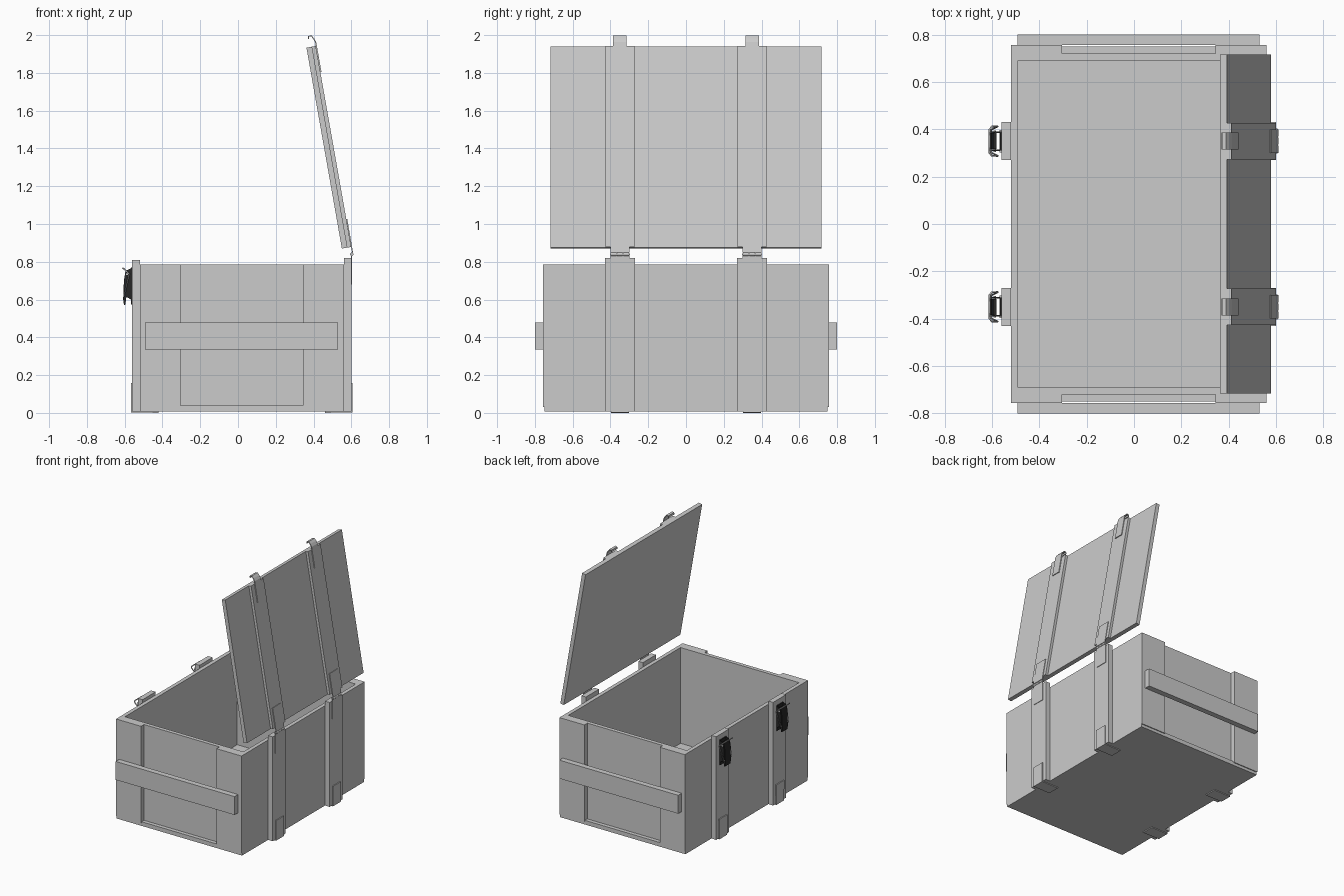
import bpy, bmesh, math
from mathutils import Matrix

if "Cube" in bpy.data.objects:
    bpy.data.objects.remove(bpy.data.objects["Cube"])

LID = Matrix.Translation((0.55, 0, 0.87)) @ Matrix.Rotation(math.radians(-10), 4, 'Y')
dark = bpy.data.materials.new("dark_metal")
dark.diffuse_color = (0.02, 0.02, 0.02, 1)
dark.use_nodes = True
dark.node_tree.nodes["Principled BSDF"].inputs["Base Color"].default_value = dark.diffuse_color


def finish(bm, name, matrix=None, mat=None):
    bmesh.ops.recalc_face_normals(bm, faces=bm.faces)
    me = bpy.data.meshes.new(name)
    bm.to_mesh(me)
    bm.free()
    ob = bpy.data.objects.new(name, me)
    bpy.context.collection.objects.link(ob)
    if matrix:
        ob.matrix_world = matrix
    if mat:
        me.materials.append(mat)
    return ob


def box(name, x0, x1, y0, y1, z0, z1, matrix=None, mat=None):
    bm = bmesh.new()
    bmesh.ops.create_cube(bm, size=1)
    for v in bm.verts:
        v.co = ((x0 + x1) / 2 + v.co.x * (x1 - x0),
                (y0 + y1) / 2 + v.co.y * (y1 - y0),
                (z0 + z1) / 2 + v.co.z * (z1 - z0))
    return finish(bm, name, matrix, mat)


def prism(name, profile, y, half, matrix=None, mat=None):
    """Closed x-z profile extruded along y."""
    bm = bmesh.new()
    f = bm.faces.new([bm.verts.new((x, y - half, z)) for x, z in profile])
    r = bmesh.ops.extrude_face_region(bm, geom=[f])
    vs = [g for g in r['geom'] if isinstance(g, bmesh.types.BMVert)]
    bmesh.ops.translate(bm, verts=vs, vec=(0, 2 * half, 0))
    return finish(bm, name, matrix, mat)


def strip(name, path, t, y, half, matrix=None):
    """Bent sheet-metal strip following an open x-z path."""
    bm = bmesh.new()
    rows = [[bm.verts.new((x, y + s * half, z)) for s in (-1, 1)] for x, z in path]
    for a, b in zip(rows, rows[1:]):
        bm.faces.new((a[0], a[1], b[1], b[0]))
    ob = finish(bm, name, matrix)
    m = ob.modifiers.new("thickness", 'SOLIDIFY')
    m.thickness = t
    m.offset = 0
    return ob


def rod(name, x, z, r, y0, y1):
    bm = bmesh.new()
    bmesh.ops.create_cone(bm, cap_ends=True, segments=16, radius1=r, radius2=r, depth=y1 - y0,
                          matrix=Matrix.Translation((x, (y0 + y1) / 2, z))
                          @ Matrix.Rotation(math.pi / 2, 4, 'X'))
    for f in bm.faces:
        f.smooth = len(f.verts) == 4
    return finish(bm, name)


def wire(name, pts, r):
    cu = bpy.data.curves.new(name, 'CURVE')
    cu.dimensions = '3D'
    cu.bevel_depth = r
    cu.bevel_resolution = 2
    sp = cu.splines.new('POLY')
    sp.points.add(len(pts) - 1)
    for p, c in zip(sp.points, pts):
        p.co = (*c, 1)
    sp.use_cyclic_u = True
    bpy.context.collection.objects.link(bpy.data.objects.new(name, cu))


# open crate shell
box("floor", -0.52, 0.56, -0.75, 0.75, 0.008, 0.04)
box("front_wall", -0.52, -0.49, -0.72, 0.72, 0.03, 0.785)
box("back_wall", 0.53, 0.56, -0.72, 0.72, 0.03, 0.785)
for s, side in ((-1, "left"), (1, "right")):
    def ys(a, b):
        return sorted((s * a, s * b))
    box(side + "_end_wall", -0.49, 0.53, *ys(0.69, 0.72), 0.03, 0.785)
    box(side + "_front_corner_board", -0.52, -0.305, *ys(0.72, 0.757), 0.03, 0.785)
    box(side + "_back_corner_board", 0.345, 0.56, *ys(0.72, 0.757), 0.03, 0.785)
    box(side + "_carry_rail", -0.493, 0.53, *ys(0.757, 0.80), 0.335, 0.478)

# lid panel, in the tilted lid frame
box("lid_panel", 0, 0.03, -0.717, 0.717, 0, 1.08, LID)

# everything repeated on the two batten lines
for s, side in ((-1, "left"), (1, "right")):
    y = 0.35 * s
    box(side + "_front_batten", -0.56, -0.52, y - 0.08, y + 0.08, 0.008, 0.81)
    box(side + "_back_batten", 0.56, 0.60, y - 0.08, y + 0.08, 0.008, 0.82)
    box(side + "_lid_batten", 0.03, 0.05, y - 0.077, y + 0.077, 0, 1.08, LID)

    # metal straps wrapping under the bottom edge
    strip(side + "_back_strap", [(0.46, 0.004), (0.604, 0.004), (0.604, 0.158)], 0.007, y, 0.048)
    strip(side + "_front_strap", [(-0.42, 0.004), (-0.564, 0.004), (-0.564, 0.158)], 0.007, y, 0.048)

    # hinge: lower leaf, lid leaf, knuckles and pin
    strip(side + "_hinge_lower_leaf", [(0.602, 0.68), (0.602, 0.838)], 0.005, y, 0.05)
    strip(side + "_hinge_lid_leaf", [(0.052, -0.03), (0.053, 0.15)], 0.005, y, 0.05, LID)
    for k in (-1, 0, 1):
        rod(side + "_hinge_knuckle", 0.602, 0.84, 0.009, y + k * 0.034 - 0.015, y + k * 0.034 + 0.015)
    rod(side + "_hinge_pin", 0.602, 0.84, 0.005, y - 0.053, y + 0.053)

    # hooked catch plate at the lid's free edge
    strip(side + "_lid_catch", [(0.053, 0.94), (0.053, 1.10), (0.046, 1.12), (0.036, 1.137),
                                (0.022, 1.137), (0.018, 1.124)], 0.006, y, 0.036, LID)

    # toggle latch: base plate, cheeks, lever and wire bail
    box(side + "_latch_base", -0.567, -0.56, y - 0.04, y + 0.04, 0.575, 0.77, mat=dark)
    for k in (-1, 1):
        prism(side + "_latch_cheek", [(-0.566, 0.60), (-0.60, 0.62), (-0.602, 0.70), (-0.59, 0.755),
                                      (-0.566, 0.765)], y + k * 0.038, 0.003, mat=dark)
    prism(side + "_latch_lever", [(-0.58, 0.755), (-0.595, 0.755), (-0.604, 0.70), (-0.608, 0.60),
                                  (-0.604, 0.572), (-0.597, 0.572), (-0.59, 0.62), (-0.58, 0.70)],
          y, 0.034, mat=dark)
    rod(side + "_latch_pin", -0.588, 0.735, 0.006, y - 0.045, y + 0.045)
    wire(side + "_latch_bail", [(-0.603, y - 0.048, 0.62), (-0.576, y - 0.062, 0.735),
                                (-0.60, y - 0.062, 0.76), (-0.61, y - 0.05, 0.766),
                                (-0.61, y + 0.05, 0.766), (-0.60, y + 0.062, 0.76),
                                (-0.576, y + 0.062, 0.735), (-0.603, y + 0.048, 0.62)], 0.004)
